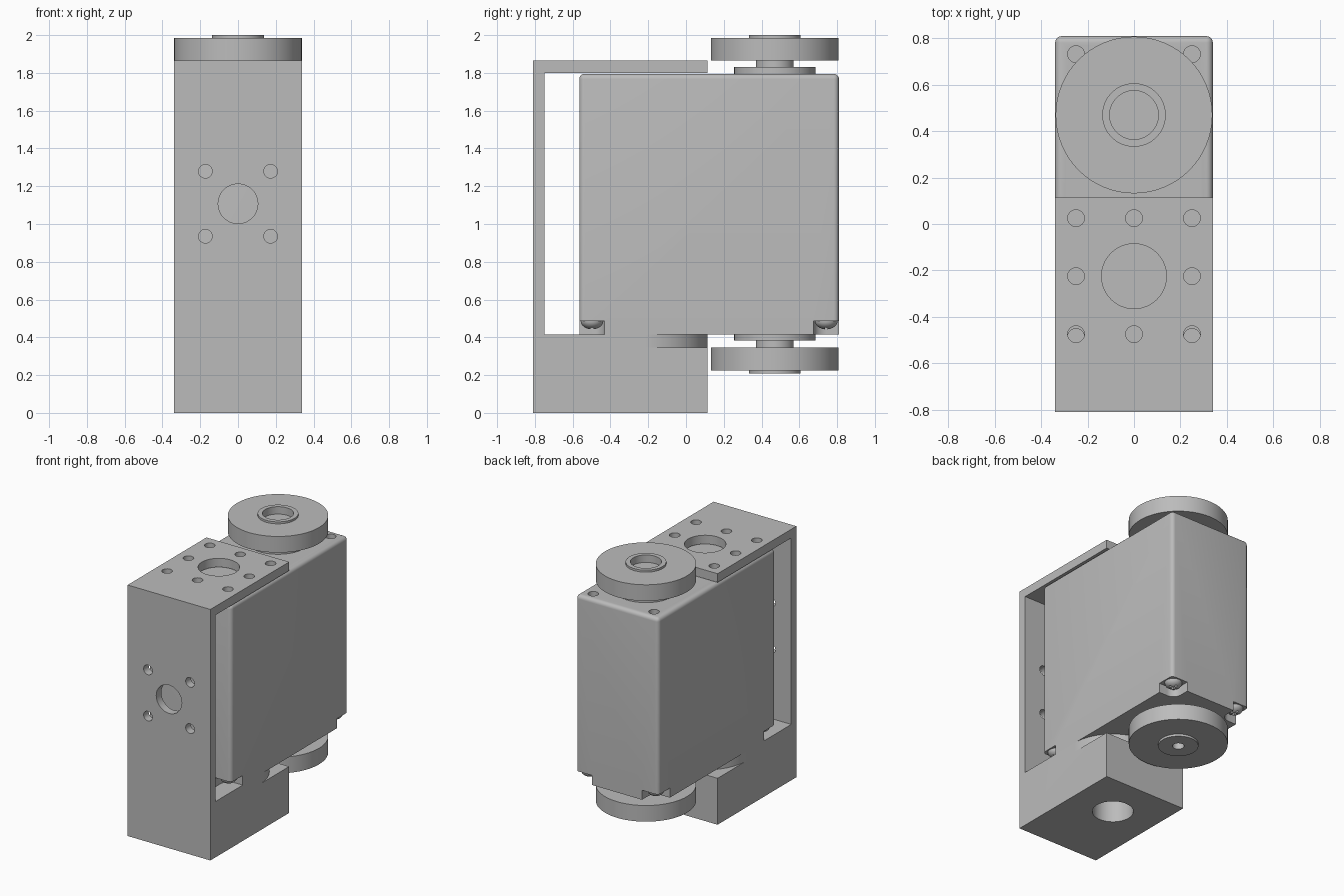
import bpy, bmesh
from math import sin, cos, pi, radians
from mathutils import Matrix, Vector

default = bpy.data.objects.get("Cube")
if default:
    bpy.data.objects.remove(default, do_unlink=True)

grey = bpy.data.materials.new("light grey")
grey.use_nodes = True
GREY = (0.5, 0.5, 0.5, 1)
grey.diffuse_color = GREY
grey.node_tree.nodes["Principled BSDF"].inputs["Base Color"].default_value = GREY


def make(name, bm):
    """Turn a bmesh into a linked object with the grey material."""
    bmesh.ops.recalc_face_normals(bm, faces=bm.faces)
    mesh = bpy.data.meshes.new(name)
    bm.to_mesh(mesh)
    bm.free()
    mesh.materials.append(grey)
    obj = bpy.data.objects.new(name, mesh)
    bpy.context.collection.objects.link(obj)
    return obj


def box(bm, low, high):
    low, high = Vector(low), Vector(high)
    place = Matrix.Translation((low + high) / 2) @ Matrix.Diagonal((*(high - low), 1))
    return bmesh.ops.create_cube(bm, size=1, matrix=place)


def cylinder(bm, centre, radius, depth, axis="z", sides=32):
    turn = Matrix.Rotation(pi / 2, 4, "X") if axis == "y" else Matrix()
    bmesh.ops.create_cone(bm, cap_ends=True, segments=sides, radius1=radius,
                          radius2=radius, depth=depth,
                          matrix=Matrix.Translation(centre) @ turn)


def prism(bm, points, offset):
    """Extrude a flat outline along an offset."""
    face = bm.faces.new([bm.verts.new(p) for p in points])
    new = bmesh.ops.extrude_face_region(bm, geom=[face])["geom"]
    bmesh.ops.translate(bm, vec=offset,
                        verts=[v for v in new if isinstance(v, bmesh.types.BMVert)])


def lathe(bm, profile, y, steps=64):
    """Spin a closed (radius, height) outline that starts and ends on the axis."""
    verts = [bm.verts.new((r, y, z)) for r, z in profile]
    edges = [bm.edges.new(pair) for pair in zip(verts, verts[1:])]
    bmesh.ops.spin(bm, geom=verts + edges, cent=(0, y, 0), axis=(0, 0, 1),
                   angle=2 * pi, steps=steps)
    bmesh.ops.remove_doubles(bm, verts=bm.verts, dist=0.0005)


def select(obj):
    bpy.ops.object.select_all(action="DESELECT")
    obj.select_set(True)
    bpy.context.view_layer.objects.active = obj


def smooth(obj):
    select(obj)
    bpy.ops.object.shade_smooth_by_angle(angle=radians(30))


def cut(obj, bm):
    """Subtract a bmesh cutter from an object."""
    cutter = make("cutter", bm)
    cutter.hide_render = True
    mod = obj.modifiers.new("cut", "BOOLEAN")
    mod.operation, mod.solver, mod.object = "DIFFERENCE", "EXACT", cutter
    select(obj)
    bpy.ops.object.modifier_apply(modifier=mod.name)
    bpy.data.objects.remove(cutter, do_unlink=True)


HALF = 0.34        # half width of the whole assembly
BACK = 0.115       # rear end of the bracket arms
HUB_Y = BACK - HALF
AXIS_Y = 0.47      # turning axis of the two discs
TOP, BOTTOM = 1.795, 0.415

# C-shaped bracket with a thick foot
bm = bmesh.new()
outline = [(-0.81, 0), (BACK, 0), (BACK, BOTTOM), (-0.75, BOTTOM),
           (-0.75, 1.8), (BACK, 1.8), (BACK, 1.865), (-0.81, 1.865)]
prism(bm, [(-HALF, y, z) for y, z in outline], (2 * HALF, 0, 0))
bracket = make("bracket", bm)

# Rounded rear corners on top of the foot
for side in (-1, 1):
    bm = bmesh.new()
    arc = [(side * HALF * cos(a), HUB_Y + HALF * sin(a), 0.345)
           for a in (i * pi / 48 for i in range(25))]
    far = HALF + 0.05
    corner = [(0, BACK + 0.05, 0.345), (side * far, BACK + 0.05, 0.345),
              (side * far, HUB_Y, 0.345)]
    prism(bm, arc + corner, (0, 0, 0.1))
    cut(bracket, bm)

# Holes in the arms and the front plate
bm = bmesh.new()
cylinder(bm, (0, HUB_Y, 1.83), 0.14, 0.2, sides=48)
cylinder(bm, (0, HUB_Y, 0.2), 0.14, 0.6, sides=48)
for i in (-1, 0, 1):
    for j in (-1, 0, 1):
        if i or j:
            cylinder(bm, (i * 0.25, HUB_Y + j * 0.25, 1.83), 0.036, 0.2)
cylinder(bm, (0, -0.78, 1.107), 0.105, 0.2, "y", 48)
for i in (-1, 1):
    for j in (-1, 1):
        cylinder(bm, (i * 0.173, -0.78, 1.107 + j * 0.172), 0.036, 0.2, "y")
cut(bracket, bm)
smooth(bracket)

# Motor case, rounded everywhere except around its base
bm = bmesh.new()
box(bm, (-HALF, -0.565, BOTTOM), (HALF, 0.81, TOP))
rounded = [e for e in bm.edges if max(v.co.z for v in e.verts) > 1]
bmesh.ops.bevel(bm, geom=rounded, offset=0.028, segments=5, profile=0.5,
                affect="EDGES")
case = make("motor_case", bm)

# Screw pockets under the corners and blind holes in the lid
SCREWS = [(sx, sy, sx * 0.272, 0.1225 + sy * 0.62) for sx in (-1, 1) for sy in (-1, 1)]
for sx, sy, x, y in SCREWS:
    bm = bmesh.new()
    arc = [(x - sx * 0.067 * cos(a), y - sy * 0.067 * sin(a), 0.486)
           for a in (i * pi / 24 for i in range(13))]
    ends = [(x, y - sy * 0.067), (x + sx * 0.1, y - sy * 0.067),
            (x + sx * 0.1, y + sy * 0.1), (x - sx * 0.067, y + sy * 0.1)]
    prism(bm, arc[:-1] + [(px, py, 0.486) for px, py in ends], (0, 0, -0.12))
    cut(case, bm)
    bm = bmesh.new()
    cylinder(bm, (sx * 0.25, 0.1225 + sy * 0.61, TOP), 0.036, 0.12)
    cut(case, bm)
smooth(case)

# Domed screws with cross slots, heads facing down
for n, (sx, sy, x, y) in enumerate(SCREWS):
    bm = bmesh.new()
    dome = [(0.06 * sin(a), -0.045 * cos(a)) for a in (i * pi / 16 for i in range(9))]
    lathe(bm, dome + [(0, 0)], 0, 32)
    screw = make(f"case_screw_{n + 1}", bm)
    for size in ((0.035, 0.007), (0.007, 0.035)):
        bm = bmesh.new()
        box(bm, (-size[0], -size[1], -0.06), (size[0], size[1], -0.022))
        cut(screw, bm)
    screw.location = (x, y, 0.487)
    smooth(screw)

# Output disc on top, with flange, shaft and shallow bore
bm = bmesh.new()
lathe(bm, [(0, TOP), (0.215, TOP), (0.215, 1.83), (0.1, 1.83), (0.1, 1.865),
           (0.338, 1.865), (0.338, 1.985), (0.137, 1.985), (0.137, 2),
           (0.105, 2), (0.105, 1.945), (0, 1.945)], AXIS_Y)
smooth(make("upper_disc", bm))

# Idler disc underneath, with a small centre hole
bm = bmesh.new()
lathe(bm, [(0, BOTTOM), (0.215, BOTTOM), (0.215, 0.382), (0.1, 0.382),
           (0.1, 0.345), (0.338, 0.345), (0.338, 0.225), (0.137, 0.225),
           (0.137, 0.208), (0.04, 0.208), (0.04, 0.3), (0, 0.3)], AXIS_Y)
smooth(make("lower_disc", bm))
